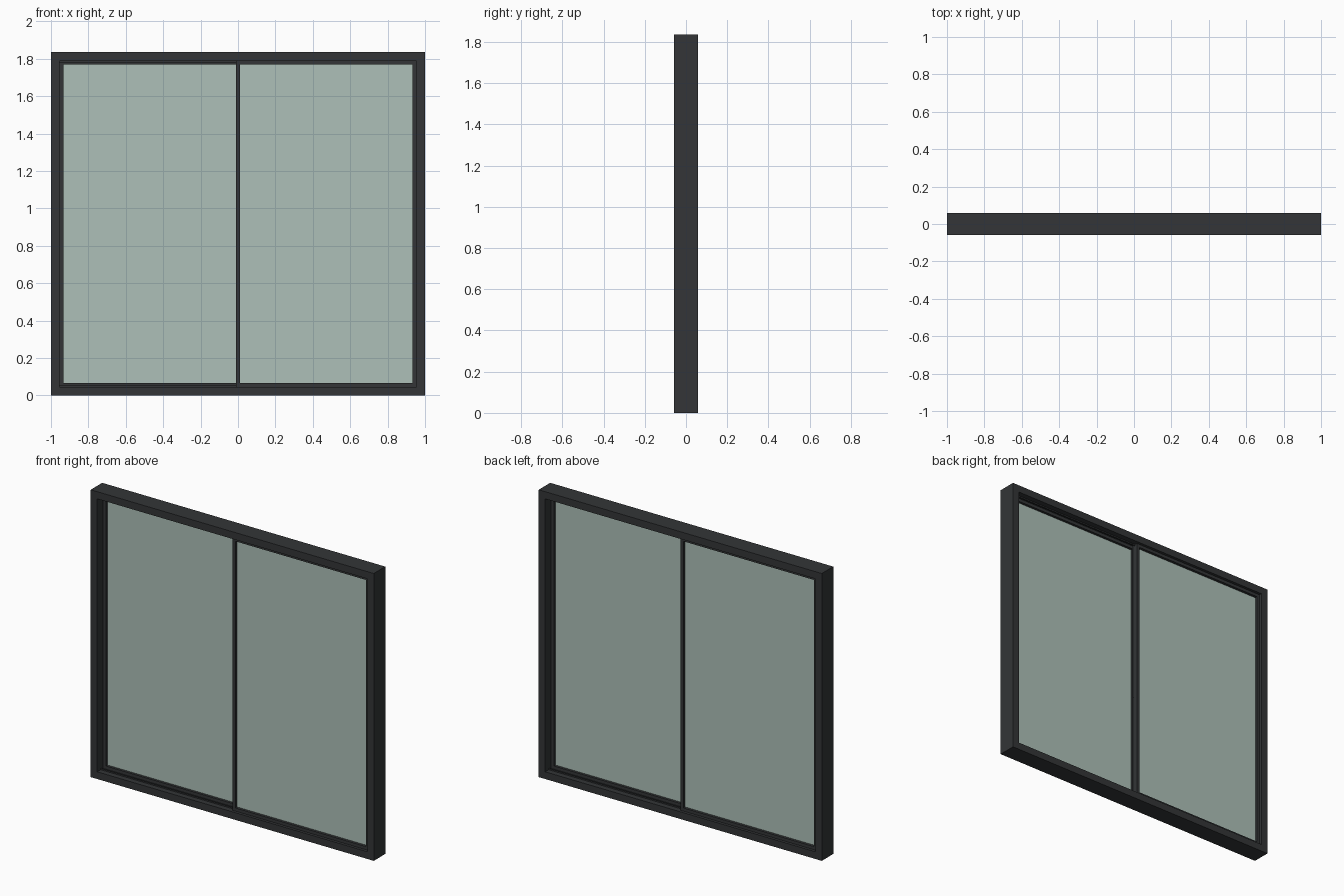
import bpy

if "Cube" in bpy.data.objects:
    bpy.data.objects.remove(bpy.data.objects["Cube"])

W, H, D = 1.0, 1.835, 0.058      # half width, height, half depth
F, S = 0.046, 0.02               # frame and sash face widths


def material(name, color):
    m = bpy.data.materials.new(name)
    m.diffuse_color = color
    m.use_nodes = True
    m.node_tree.nodes["Principled BSDF"].inputs["Base Color"].default_value = m.diffuse_color
    return m


dark = material("dark_metal", (0.033, 0.036, 0.038, 1))
clear = material("pale_green_glass", (0.42, 0.53, 0.48, 0.5))


def box(name, x, y, z, mat=dark):
    """Box from (min, max) ranges on each axis."""
    bpy.ops.mesh.primitive_cube_add(
        size=1, location=[(a + b) / 2 for a, b in (x, y, z)])
    o = bpy.context.object
    o.name = name
    o.scale = [b - a for a, b in (x, y, z)]
    bpy.ops.object.transform_apply(location=False, rotation=False, scale=True)
    o.data.materials.append(mat)
    return o


def ring(name, x, y, z, w):
    """Two full-height stiles with rails fitted between them."""
    box(name + "_left_stile", (x[0], x[0] + w), y, z)
    box(name + "_right_stile", (x[1] - w, x[1]), y, z)
    inner = (x[0] + w, x[1] - w)
    box(name + "_bottom_rail", inner, y, (z[0], z[0] + w))
    box(name + "_top_rail", inner, y, (z[1] - w, z[1]))


# Outer frame
ring("frame", (-W, W), (-D, D), (0, H), F)

# Sliding sashes: right one on the front track, left one on the back track
zs = (F, H - F)
for side, s in (("right", 1), ("left", -1)):
    x = sorted((-0.01 * s, (W - F) * s))
    y = sorted((-0.001 * s, -0.04 * s))
    ring(side + "_sash", x, y, zs, S)
    yc = -0.02 * s
    box(side + "_glass", (x[0] + S, x[1] - S), (yc - 0.003, yc + 0.003),
        (zs[0] + S, zs[1] - S), clear)

    # Slim pull on the meeting stile
    box(side + "_pull", sorted((-0.01 * s, -0.012 * s)),
        sorted((-0.004 * s, -0.012 * s)), (0.73, 0.89))

    # Exposed guide ribs on the empty half of each track
    xr = sorted((-0.01 * s, -(W - F) * s))
    yr = (yc - 0.003, yc + 0.003)
    box(side + "_sill_track", xr, yr, (F, F + 0.008))
    box(side + "_head_track", xr, yr, (H - F - 0.008, H - F))
